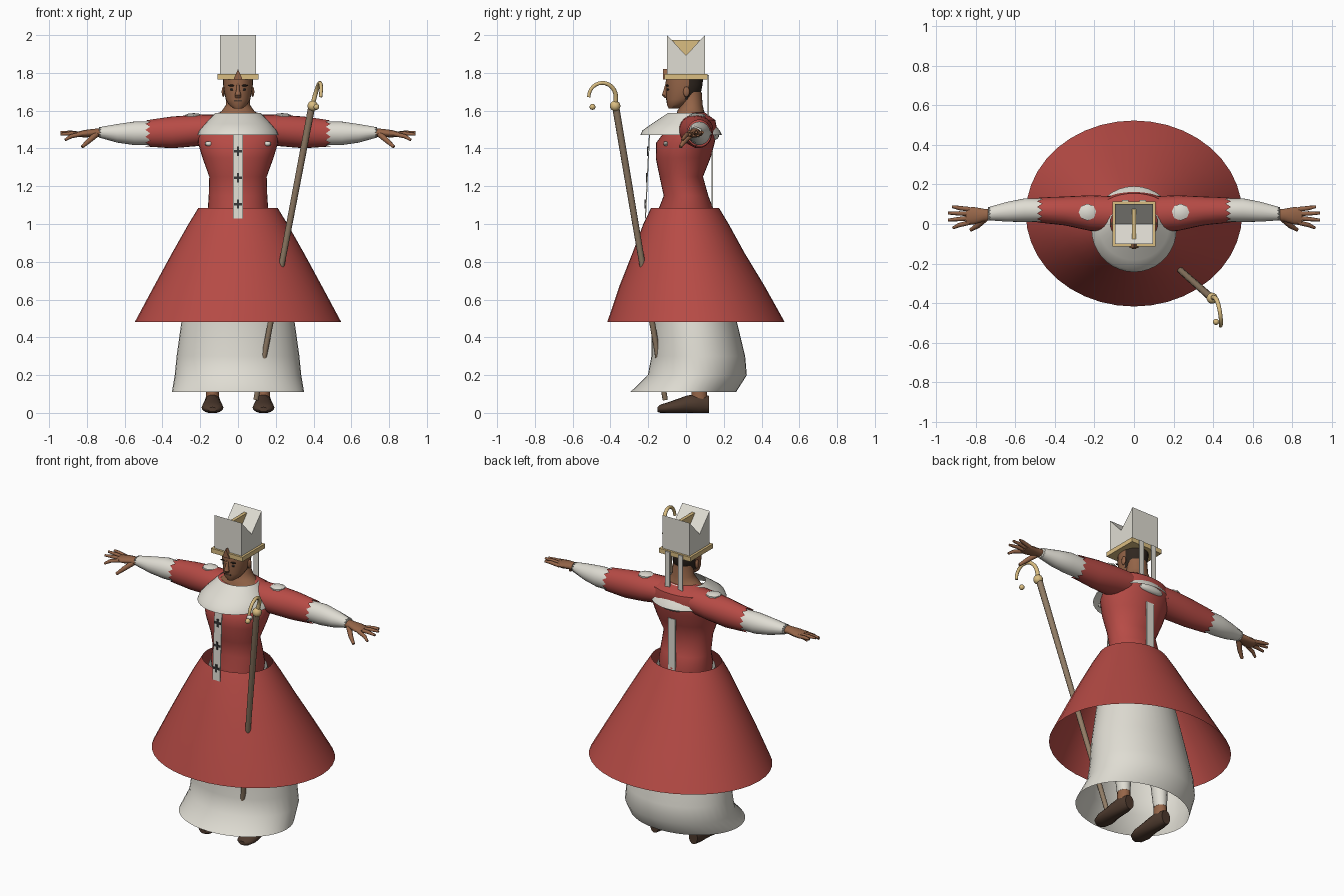
import bpy, bmesh, math
from mathutils import Vector

cube = bpy.data.objects.get("Cube")
if cube:
    bpy.data.objects.remove(cube, do_unlink=True)


def material(name, r, g, b):
    m = bpy.data.materials.new(name)
    m.use_nodes = True
    m.diffuse_color = (r, g, b, 1)
    m.node_tree.nodes["Principled BSDF"].inputs["Base Color"].default_value = (r, g, b, 1)
    return m


RED = material("red cloth", .47, .07, .06)
WHITE = material("white linen", .74, .72, .65)
SKIN = material("skin", .30, .13, .065)
HAIR = material("dark hair", .03, .02, .014)
SHOE = material("brown leather", .075, .042, .027)
GOLD = material("gold", .70, .51, .22)
WOOD = material("wood", .28, .20, .13)
DARK = material("dark grey", .04, .04, .04)


def finish(name, bm, *mats, smooth=True):
    bmesh.ops.recalc_face_normals(bm, faces=bm.faces)
    me = bpy.data.meshes.new(name)
    bm.to_mesh(me)
    bm.free()
    ob = bpy.data.objects.new(name, me)
    bpy.context.collection.objects.link(ob)
    for m in mats:
        me.materials.append(m)
    if smooth:
        bpy.ops.object.select_all(action="DESELECT")
        ob.select_set(True)
        bpy.context.view_layer.objects.active = ob
        bpy.ops.object.shade_smooth_by_angle(angle=math.radians(40))
    return ob


def loft(name, axis, sections, *mats, n=24, caps=True, jag=0, rule=None):
    """Skin elliptical rings: each section is (x, y, z, first radius, second radius)."""
    u, v = [i for i in range(3) if i != axis]
    bm, rings = bmesh.new(), []
    for k, (x, y, z, ru, rv) in enumerate(sections):
        ring = []
        for i in range(n):
            a = 2 * math.pi * i / n
            p = Vector((x, y, z))
            p[u] += ru * math.cos(a)
            p[v] += rv * math.sin(a)
            p.z = max(p.z, 0)
            if k == len(sections) - 1:
                p[axis] += jag * (i % 2) * (1 if x > 0 else -1)
            ring.append(bm.verts.new(p))
        rings.append(ring)
    for a, b in zip(rings, rings[1:]):
        for i in range(n):
            j = (i + 1) % n
            bm.faces.new((a[i], a[j], b[j], b[i]))
    if caps:
        bm.faces.new(rings[0])
        bm.faces.new(rings[-1])
    if rule:
        for f in bm.faces:
            f.material_index = rule(f.calc_center_median())
    return finish(name, bm, *mats)


def prism(name, outline, axis, lo, hi, mat):
    """Extrude a 2D outline along an axis between two positions."""
    bm = bmesh.new()
    def ring(d):
        out = []
        for p in outline:
            c = list(p)
            c.insert(axis, d)
            out.append(bm.verts.new(c))
        return out
    a, b = ring(lo), ring(hi)
    bm.faces.new(a)
    bm.faces.new(b)
    for i in range(len(a)):
        j = (i + 1) % len(a)
        bm.faces.new((a[i], a[j], b[j], b[i]))
    return finish(name, bm, mat, smooth=False)


def box(name, x, y, z, sx, sy, sz, mat):
    return prism(name, [(x - sx, z - sz), (x + sx, z - sz), (x + sx, z + sz), (x - sx, z + sz)],
                 1, y - sy, y + sy, mat)


def ball(name, pos, radii, mat, n=14):
    bm = bmesh.new()
    bmesh.ops.create_uvsphere(bm, u_segments=n, v_segments=n // 2 + 1, radius=1)
    for v in bm.verts:
        v.co = Vector(pos) + Vector(c * r for c, r in zip(v.co, radii))
    return finish(name, bm, mat)


def tube(name, points, mat, sides=3):
    """Tapered round rod through points given as (x, y, z, radius)."""
    cu = bpy.data.curves.new(name, "CURVE")
    cu.dimensions, cu.bevel_depth, cu.bevel_resolution = "3D", 1, sides
    cu.use_fill_caps = True
    sp = cu.splines.new("POLY")
    sp.points.add(len(points) - 1)
    for p, (x, y, z, r) in zip(sp.points, points):
        p.co, p.radius = (x, y, z, 1), r
    sp.use_smooth = True
    ob = bpy.data.objects.new(name, cu)
    bpy.context.collection.objects.link(ob)
    cu.materials.append(mat)
    return ob


# Gown: bodice, open overskirt, open underskirt sweeping forward at the hem
loft("bodice", 2, [(0, 0, .98, .15, .13), (0, 0, 1.08, .16, .145), (0, 0, 1.15, .155, .118),
     (0, -.025, 1.25, .152, .115), (0, -.015, 1.35, .188, .145), (0, -.003, 1.43, .212, .155),
     (0, .03, 1.50, .215, .135), (0, .055, 1.55, .18, .1), (0, .045, 1.59, .1, .055)], RED, n=32)
loft("overskirt", 2, [(0, -.005, 1.085, .21, .18), (0, 0, 1, .262, .226), (0, .013, .85, .347, .295),
     (0, .032, .67, .445, .385), (0, .053, .48, .547, .47)], RED, n=40, caps=False)
loft("underskirt", 2, [(0, 0, 1.05, .17, .16), (0, .02, .75, .24, .2), (0, .045, .48, .30, .225),
     (0, .065, .3, .325, .248), (0, .06, .2, .335, .262), (0, -.015, .11, .35, .28)],
     WHITE, n=40, caps=False)

# Collar cape, front band with crosses, back band
loft("collar", 2, [(0, .005, 1.588, .12, .1), (0, -.017, 1.53, .175, .165), (0, -.026, 1.495, .205, .205),
     (0, -.026, 1.47, .215, .217)], WHITE, n=36, caps=False)
prism("front_band", [(-.19, 1.48), (-.196, 1.48), (-.218, 1.03), (-.212, 1.03)], 0, -.026, .026, WHITE)
for i, z in enumerate((1.105, 1.245, 1.385)):
    y = -.198 - (1.48 - z) * .049
    box(f"cross_upright_{i}", 0, y, z, .006, .003, .024, DARK)
    box(f"cross_bar_{i}", 0, y, z, .022, .003, .006, DARK)
box("back_band", 0, .14, 1.23, .026, .004, .16, WHITE)
ball("back_trim", (0, .15, 1.47), (.085, .025, .025), WHITE)

# Neck and head, with hair at the back
loft("neck", 2, [(0, .025, 1.565, .125, .08), (0, .025, 1.60, .085, .07), (0, .03, 1.63, .064, .058),
     (0, .025, 1.70, .06, .058)], SKIN)
loft("head", 2, [(0, -.066, 1.612, .024, .026), (0, -.052, 1.63, .048, .048), (0, -.028, 1.66, .065, .077),
     (0, -.013, 1.70, .073, .093), (0, -.01, 1.74, .079, .098), (0, -.007, 1.79, .078, .098)],
     SKIN, HAIR, rule=lambda c: int(c.y > .005 and c.z > 1.66))
loft("nose", 2, [(0, -.108, 1.668, .014, .006), (0, -.114, 1.682, .017, .014), (0, -.109, 1.71, .009, .01),
     (0, -.104, 1.74, .007, .006)], SKIN, n=10)
box("mouth", 0, -.1, 1.652, .02, .004, .004, SHOE)
prism("forehead_peak", [(-.024, 1.765), (.024, 1.765), (0, 1.82)], 1, -.122, -.1, SKIN)

# Tall split hat with gold brim, gold infill and two hanging ribbons
prism("hat", [(-.1, 1.78), (-.1, 2), (0, 1.892), (.1, 2), (.1, 1.78)], 0, -.095, .095, WHITE)
prism("hat_gold_infill", [(0, 1.885), (-.075, 1.975), (.075, 1.975)], 0, -.01, .01, GOLD)
box("hat_brim", 0, 0, 1.779, .109, .113, .014, GOLD)

for side, s in (("left", 1), ("right", -1)):
    box(side + "_ribbon", s * .045, .118, 1.66, .016, .003, .13, WHITE)

    # Face details
    ball(side + "_ear", (s * .078, .002, 1.70), (.009, .017, .028), SKIN, 10)
    ball(side + "_eye", (s * .031, -.094, 1.712), (.012, .008, .006), DARK, 8)
    ball(side + "_brow", (s * .033, -.098, 1.733), (.021, .008, .005), HAIR, 8)

    # Sleeves with ragged cuffs
    loft(side + "_sleeve", 0, [(s * .1, .05, 1.505, .09, .075), (s * .22, .055, 1.495, .09, .083),
         (s * .35, .066, 1.485, .073, .084), (s * .465, .07, 1.48, .064, .071)], RED, caps=False, jag=.025)
    loft(side + "_undersleeve", 0, [(s * .42, .07, 1.48, .057, .062), (s * .55, .07, 1.48, .06, .062),
         (s * .64, .062, 1.48, .05, .049), (s * .725, .052, 1.485, .034, .028)], WHITE, jag=.012)
    ball(side + "_shoulder_trim", (s * .235, .06, 1.573), (.047, .045, .014), WHITE, 8)
    ball(side + "_chest_trim", (s * .155, -.107, 1.425), (.022, .014, .013), WHITE, 8)

    # Hand with spread fingers
    loft(side + "_palm", 0, [(s * .70, .05, 1.485, .027, .024), (s * .76, .045, 1.483, .032, .021),
         (s * .81, .042, 1.478, .044, .02), (s * .85, .04, 1.475, .042, .013)], SKIN, n=16)
    for i, (reach, tip_y, tip_z) in enumerate([(.915, -.02, 1.445), (.94, .02, 1.475),
                                               (.94, .055, 1.485), (.92, .088, 1.485)]):
        base_y = .008 + .022 * i
        tube(f"{side}_finger_{i}", [(s * .83, base_y, 1.476, .012),
             (s * .885, (base_y + tip_y) / 2, (1.482 + tip_z) / 2, .011),
             (s * reach, tip_y, tip_z, .007)], SKIN, 2)
    tube(side + "_thumb", [(s * .75, .03, 1.475, .017), (s * .79, -.008, 1.44, .014),
         (s * .825, -.03, 1.408, .009)], SKIN, 2)

    # Legs and shoes
    x = s * .135
    loft(side + "_stocking", 2, [(x, .04, .85, .075, .08), (x, .05, .5, .055, .06), (x, .06, .32, .05, .055),
         (x, .07, .13, .036, .042)], WHITE, n=16)
    loft(side + "_ankle", 2, [(x, .07, .15, .034, .04), (x, .07, .07, .036, .043)], SKIN, n=16)
    loft(side + "_shoe", 1, [(x, .122, .045, .03, .045), (x, .07, .05, .043, .054), (x, 0, .044, .046, .046),
         (x, -.09, .028, .058, .03), (x, -.135, .022, .045, .022), (x, -.152, .018, .022, .012)],
         SHOE, n=16)

# Crooked staff
tube("staff_shaft", [(.095, -.11, .07, .014), (.39, -.372, 1.62, .019)], WOOD)
ball("staff_knob", (.395, -.375, 1.625), (.028, .028, .028), GOLD)
crook = []
for i in range(13):
    t = math.pi * i / 12
    crook.append((.405 + .035 * math.sin(t * .62), -.443 + .072 * math.cos(t),
                  1.672 + .075 * math.sin(t), .012 - .003 * i / 12))
tube("staff_crook", [(.395, -.373, 1.63, .012)] + crook, GOLD)
ball("staff_bead", (.415, -.495, 1.62), (.016, .016, .016), GOLD, 10)
